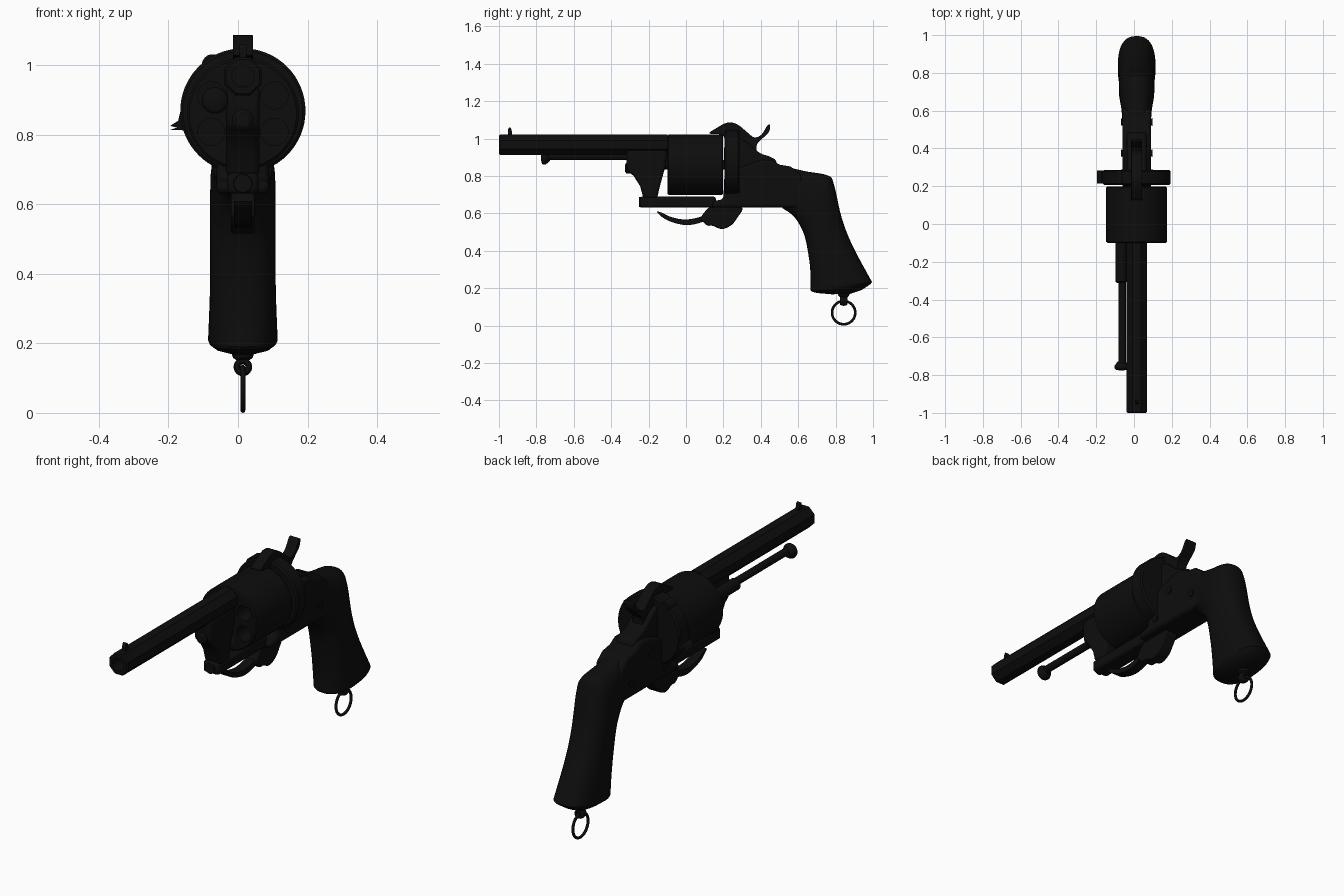
import bpy, bmesh, math
from mathutils import Vector

if "Cube" in bpy.data.objects:
    bpy.data.objects.remove(bpy.data.objects["Cube"])

CX = 0.014          # middle plane of the revolver
def material(name, c):
    m = bpy.data.materials.new(name)
    m.diffuse_color = (*c, 1)
    m.use_nodes = True
    m.node_tree.nodes["Principled BSDF"].inputs["Base Color"].default_value = m.diffuse_color
    return m
STEEL = material("black_steel", (0.004, 0.004, 0.004))

def curve(pts, n=5, closed=False):
    """Catmull-Rom interpolation through tuples of any length"""
    k, out = len(pts), []
    get = (lambda i: pts[i % k]) if closed else (lambda i: pts[max(0, min(k - 1, i))])
    for i in range(k if closed else k - 1):
        p = [get(i + j) for j in (-1, 0, 1, 2)]
        for s in range(n):
            t = s / n
            out.append(tuple(0.5 * (2*b + (c-a)*t + (2*a-5*b+4*c-d)*t*t + (3*b-a-3*c+d)*t**3)
                             for a, b, c, d in zip(*p)))
    return out if closed else out + [pts[-1]]

def finish(name, bm, bevel=0):
    bmesh.ops.recalc_face_normals(bm, faces=bm.faces)
    me = bpy.data.meshes.new(name)
    bm.to_mesh(me)
    bm.free()
    ob = bpy.data.objects.new(name, me)
    bpy.context.collection.objects.link(ob)
    me.materials.append(STEEL)
    if bevel:
        b = ob.modifiers.new("bevel", 'BEVEL')
        b.width, b.segments, b.limit_method, b.angle_limit = bevel, 3, 'ANGLE', math.radians(40)
    return ob

def loft(name, rings):
    bm = bmesh.new()
    vs = [[bm.verts.new(p) for p in r] for r in rings]
    n = len(vs[0])
    for a, b in zip(vs, vs[1:]):
        for i in range(n):
            bm.faces.new((a[i], a[(i+1) % n], b[(i+1) % n], b[i]))
    bm.faces.new(vs[0])
    bm.faces.new(vs[-1])
    return finish(name, bm)

def plate(name, pts, hw, bevel=0.008, x=CX):
    """side profile in (y, z), thickened in x"""
    ob = loft(name, [[(x + s*hw, y, z) for y, z in pts] for s in (-1, 1)])
    if bevel:
        b = ob.modifiers.new("bevel", 'BEVEL')
        b.width, b.segments, b.limit_method, b.angle_limit = bevel, 3, 'ANGLE', math.radians(40)
    return ob

def turned(name, x, z, prof, n=32, turn=0):
    """lathe along y, profile of (y, radius)"""
    return loft(name, [[(x + r*math.cos(math.tau*i/n + turn), y, z + r*math.sin(math.tau*i/n + turn))
                        for i in range(n)] for y, r in prof])

def cut(ob, cutters):
    for c in cutters:
        c.hide_render = True
        c.hide_set(True)
        m = ob.modifiers.new("cut", 'BOOLEAN')
        m.operation, m.solver, m.object = 'DIFFERENCE', 'EXACT', c

# Octagonal barrel with bore and front sight
R8 = 0.054 / math.cos(math.pi/8)
barrel = turned("barrel", CX, 0.967, [(-1, R8-.006), (-.994, R8), (-.1, R8)], 8, math.pi/8)
cut(barrel, [turned("bore_cutter", CX, 0.967, [(-1.1, .032), (-.3, .032)])])
plate("front_sight", curve([(-.952, 1.01), (-.952, 1.045), (-.943, 1.06), (-.932, 1.045), (-.932, 1.01)], 3), .01, 0)

# Barrel lug, arbor and lower bar
lug = [(-.313, .94), (-.318, .87), (-.31, .825), (-.28, .80), (-.245, .745), (-.228, .68),
       (-.155, .68), (-.138, .75), (-.108, .86), (-.1, .94)]
plate("barrel_lug", lug, .048, .014)
turned("arbor_pin", CX, .842, [(-.325, .02), (-.318, .03), (-.12, .03)])
turned("cylinder_axle", CX, .86, [(-.2, .025), (.24, .025)])
plate("lower_bar", [(-.245, .63), (.16, .63), (.16, .69), (-.245, .69)], .045, .014)
turned("bar_screw", CX, .66, [(-.252, .026), (-.23, .03)])

# Revolving cylinder with six chambers
drum = turned("revolving_cylinder", CX, .86, [(-.1, .154), (-.094, .161), (.192, .161), (.198, .156)], 64)
cut(drum, [turned("chamber_cutter", CX + .105*math.sin(a), .86 + .105*math.cos(a), [(-.15, .039), (.15, .039)])
           for a in (i*math.tau/6 for i in range(6))])

# Recoil shield, loading gate hinge and thumb lever
turned("recoil_shield", CX, .868, [(.207, .172), (.214, .18), (.278, .18), (.286, .172)], 64)
turned("gate_hinge", -.073, 1.0, [(.215, .031), (.283, .031)])
lever = [(-.13, .89), (-.165, .87), (-.172, .84), (-.195, .825), (-.175, .82), (-.195, .814), (-.15, .812), (-.13, .82)]
loft("gate_thumb_lever", [[(x, y, z) for x, z in lever] for y in (.215, .283)])

# Frame
plate("frame_body", [(.14, .63), (.14, .665), (.2, .675), (.205, .80), (.3, .85), (.40, .885), (.46, .885),
                     (.5, .86), (.56, .85), (.61, .81), (.632, .73), (.605, .63)], .076, .016)
plate("frame_hump", curve([(.21, .72), (.21, 1.0), (.30, .995), (.36, .95), (.40, .92), (.455, .9), (.487, .865),
                           (.5, .72)], 4), .052, .012)
for s in (-1, 1):
    for i, (y, z) in enumerate([(.375, .80), (.27, .69), (.54, .71)]):
        o = turned("frame_screw", 0, 0, [(-.004, .02), (.004, .017)], 20)
        o.rotation_euler.z = s*math.pi/2
        o.location = (CX + s*.079, y, z)

# Hammer
plate("hammer", curve([(.126, 1.027), (.158, 1.053), (.222, 1.085), (.275, 1.075), (.329, 1.032), (.366, 1.006),
                       (.404, 1.021), (.434, 1.068), (.450, 1.072), (.441, 1.032), (.398, .99), (.377, .957),
                       (.377, .86), (.26, .86), (.21, .99), (.19, 1.02)], 4, True), .029, .006)

# Trigger guard and folding trigger
plate("trigger_guard", curve([(-.155, .606), (-.1, .563), (0, .537), (.094, .556), (.13, .588), (.13, .612),
                              (.088, .585), (0, .567), (-.078, .58), (-.13, .604)], 5, True), .026, .005)
plate("folding_trigger", curve([(.08, .58), (.09, .556), (.115, .535), (.145, .533), (.19, .516), (.24, .535),
                                (.275, .578), (.297, .635), (.15, .645)], 4, True), .034, .008)

# Ejector rod on the left side
turned("ejector_rod", -.062, .904, [(-.76, .019), (-.1, .019)], 24)
turned("ejector_housing", -.068, .9, [(-.312, .022), (-.305, .031), (-.1, .031)], 24)
turned("ejector_knob", -.066, .898, curve([(-.775, .012), (-.77, .032), (-.757, .038), (-.74, .03), (-.728, .019)], 4), 24)

# Grip: front edge (y, z), back edge (y, z), half width
sections = curve([(.515, .628, .484, .862, .074), (.572, .588, .634, .826, .08), (.612, .53, .757, .803, .092),
                  (.639, .46, .79, .758, .094), (.66, .342, .832, .578, .094), (.666, .257, .89, .428, .095),
                  (.666, .19, .995, .232, .1)], 6)
sections += [(.672, .182, .985, .22, .096), (.70, .174, .94, .19, .075), (.78, .167, .88, .17, .03)]
rings = []
for fy, fz, by, bz, hw in sections:
    f, b = Vector((CX, fy, fz)), Vector((CX, by, bz))
    ring = []
    for i in range(40):
        c, s = math.cos(math.tau*i/40), math.sin(math.tau*i/40)
        u = math.copysign(abs(c)**.8, c)
        p = (f + b)/2 + (b - f)/2*u
        p.x += hw*math.copysign(abs(s)**.8, s)
        ring.append(p)
    rings.append(ring)
loft("grip", rings)

# Lanyard eye and ring
turned_stud = loft("lanyard_stud", [[(CX + r*math.cos(math.tau*i/24), .843 + r*math.sin(math.tau*i/24), z)
                                     for i in range(24)] for z, r in ((.15, .016), (.158, .028), (.175, .034))])
for name, z, R, r, rot in (("lanyard_eye", .132, .017, .0095, (math.pi/2, 0, 0)),
                           ("lanyard_ring", .069, .062, .007, (0, math.pi/2, 0))):
    bpy.ops.mesh.primitive_torus_add(location=(CX, .843, z), rotation=rot, major_radius=R, minor_radius=r,
                                     major_segments=48, minor_segments=12)
    t = bpy.context.object
    t.name = name
    t.data.materials.append(STEEL)
    if name == "lanyard_eye":
        t.scale.z = 2.2

# Smooth shading with sharp edges kept
for ob in [o for o in bpy.data.objects if not o.hide_render]:
    bpy.ops.object.select_all(action='DESELECT')
    ob.select_set(True)
    bpy.context.view_layer.objects.active = ob
    bpy.ops.object.shade_smooth_by_angle(angle=math.radians(32))
